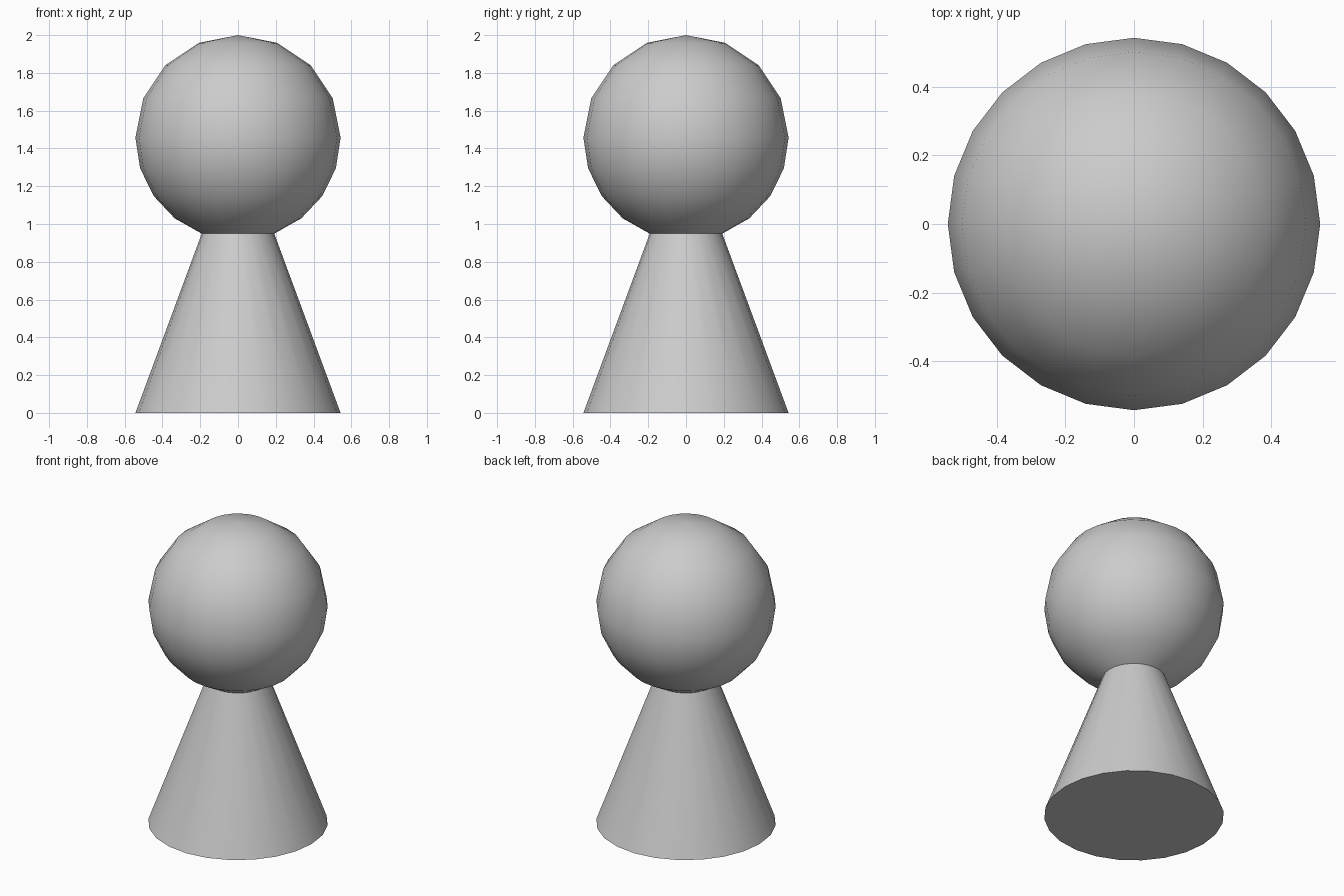
import bpy, bmesh
from math import sin, cos, pi, radians

if "Cube" in bpy.data.objects:
    bpy.data.objects.remove(bpy.data.objects["Cube"])

SIDES = 24
R, CZ = 0.543, 1.457          # head radius and centre height
NECK = radians(69.3)          # latitude below the equator where head meets body

# Profile from top pole down to the base centre
profile = [(R * sin(i * pi / 8), CZ + R * cos(i * pi / 8)) for i in range(5)]
profile += [(R * cos(NECK * i / 4), CZ - R * sin(NECK * i / 4)) for i in range(1, 5)]
profile.append((R, 0.0))

# Lathe the pawn-shaped body: pole fan, ring bands, flat base
bm = bmesh.new()
pole = bm.verts.new((0, 0, profile[0][1]))
rings = [[bm.verts.new((r * cos(2 * pi * k / SIDES), r * sin(2 * pi * k / SIDES), z))
          for k in range(SIDES)] for r, z in profile[1:]]
for k in range(SIDES):
    n = (k + 1) % SIDES
    bm.faces.new((pole, rings[0][k], rings[0][n]))
    for a, b in zip(rings, rings[1:]):
        bm.faces.new((a[k], b[k], b[n], a[n]))
bm.faces.new(rings[-1][::-1])
bmesh.ops.recalc_face_normals(bm, faces=bm.faces)

mesh = bpy.data.meshes.new("round_headed_peg")
bm.to_mesh(mesh)
bm.free()
peg = bpy.data.objects.new("round_headed_peg", mesh)
bpy.context.collection.objects.link(peg)

# Smooth surfaces with a crisp neck and base edge
bpy.context.view_layer.objects.active = peg
peg.select_set(True)
bpy.ops.object.shade_smooth_by_angle(angle=radians(35))
